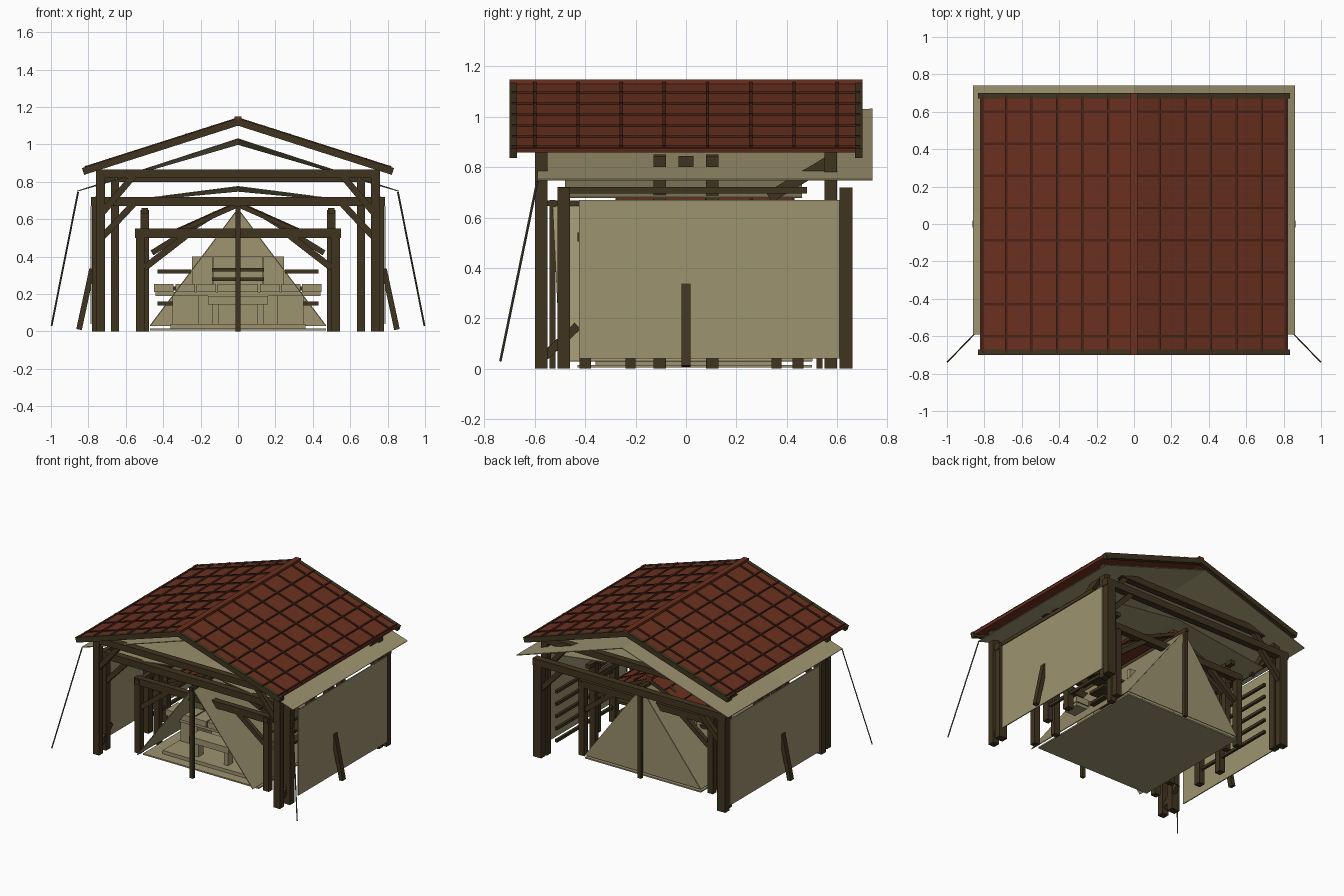
import bpy, bmesh, math
from mathutils import Vector, Matrix

if "Cube" in bpy.data.objects:
    bpy.data.objects.remove(bpy.data.objects["Cube"])

def mat(name, r, g, b):
    m = bpy.data.materials.new(name)
    m.diffuse_color = (r, g, b, 1)
    m.use_nodes = True
    m.node_tree.nodes["Principled BSDF"].inputs["Base Color"].default_value = m.diffuse_color
    return m

WOOD = mat("dark wood", .051, .034, .014)
CLOTH = mat("tan canvas", .340, .292, .160)
TILE = mat("red tile", .145, .030, .013)
RIB = mat("dark red rib", .066, .017, .009)
ROPE = mat("rope", .085, .075, .050)

def finish(name, bm, m):
    bmesh.ops.recalc_face_normals(bm, faces=bm.faces)
    me = bpy.data.meshes.new(name)
    bm.to_mesh(me)
    bm.free()
    me.materials.append(m)
    ob = bpy.data.objects.new(name, me)
    bpy.context.collection.objects.link(ob)
    return ob

def box(name, x0, x1, y0, y1, z0, z1, m=WOOD):
    bm = bmesh.new()
    bmesh.ops.create_cube(bm, size=1)
    for v in bm.verts:
        v.co = ((x0 + x1) / 2 + v.co.x * (x1 - x0), (y0 + y1) / 2 + v.co.y * (y1 - y0),
                (z0 + z1) / 2 + v.co.z * (z1 - z0))
    return finish(name, bm, m)

def bar(name, p, q, w, h, m=WOOD):
    # square bar from p to q: w sideways, h in the upright direction
    p, q = Vector(p), Vector(q)
    d = (q - p).normalized()
    ref = Vector((0, 0, 1)) if abs(d.z) < .99 else Vector((0, 1, 0))
    side = d.cross(ref).normalized()
    up = side.cross(d)
    bm = bmesh.new()
    bmesh.ops.create_cube(bm, size=1)
    for v in bm.verts:
        c = v.co.copy()
        v.co = (p + q) / 2 + d * c.x * (q - p).length + side * c.y * w + up * c.z * h
    return finish(name, bm, m)

def sheet(name, pts, faces, m=CLOTH, t=.005):
    bm = bmesh.new()
    vs = [bm.verts.new(p) for p in pts]
    for f in faces:
        bm.faces.new([vs[i] for i in f])
    ob = finish(name, bm, m)
    mod = ob.modifiers.new("thickness", 'SOLIDIFY')
    mod.thickness = t
    mod.offset = 0
    return ob

def tiled_roof(name, hw, z_ridge, z_eave, y0, y1, rows, xs, t, rib):
    # two tiled slopes with raised ribs, ridge cap and barge boards
    for s in (-1, 1):
        at = lambda f, y, dz=0: (s * hw * f, y, z_ridge + (z_eave - z_ridge) * f + dz)
        ym = (y0 + y1) / 2
        bar(name + "_tiles", at(0, ym), at(1, ym), y1 - y0 - .02, t, TILE)
        for f in xs:
            bar(name + "_course_rib", at(f, y0 + .01, t * .6), at(f, y1 - .01, t * .6), rib, rib * .9, RIB)
        for y in rows:
            bar(name + "_cross_rib", at(.01, y, t * .6), at(1, y, t * .6), rib, rib * .9, RIB)
        for y in (y0 + .015, y1 - .015):
            bar(name + "_barge_board", at(0, y, -.008), at(1.01, y, -.008), .03, t * 2.1, WOOD)
    box(name + "_ridge_cap", -.02, .02, y0, y1, z_ridge - .015, z_ridge + .02, TILE)

# outer tiled roof
tiled_roof("main_roof", .82, 1.128, .866, -.70, .70,
           [-.6 + .1714 * i for i in range(8)], [i / 6 for i in range(1, 6)] + [.985], .018, .013)
# small inner tiled roof
tiled_roof("small_roof", .37, .685, .52, -.28, .43,
           [-.1, .08, .26], [.33, .66, .98], .012, .01)

# sagging canvas below the main roof
pts = []
for y, zr in ((-.59, 1.03), (.07, 1.0), (.74, 1.03)):
    pts += [(-.86, y, .75), (0, y, zr), (.86, y, .75)]
sheet("canvas_awning", pts, [(0, 1, 4, 3), (1, 2, 5, 4), (3, 4, 7, 6), (4, 5, 8, 7)])
# low canopy on the middle frame
pts = []
for y, zr in ((-.48, .775), (0, .75), (.46, .775)):
    pts += [(-.74, y, .68), (0, y, zr), (.74, y, .68)]
sheet("low_canopy", pts, [(0, 1, 4, 3), (1, 2, 5, 4), (3, 4, 7, 6), (4, 5, 8, 7)])

# tie beams across the frames
for y in (-.575, .575):
    box("main_tie_beam", -.76, .76, y - .025, y + .025, .82, .865)
for y in (-.485, .635):
    box("middle_tie_beam", -.785, .785, y - .025, y + .025, .67, .72)
for y in (-.40, .445):
    box("inner_tie_beam", -.55, .55, y - .022, y + .022, .50, .55)
for y, w in ((-.105, .025), (0, .03), (.105, .025)):
    box("cross_beam", -.74, .74, y - w, y + w, .80, .845)

for s in (-1, 1):
    def sbox(name, a, b, *r, m=WOOD):
        box(name, min(s * a, s * b), max(s * a, s * b), *r, m)
    # posts
    for y in (-.575, .575):
        sbox("main_post", .71, .76, y - .025, y + .025, 0, .85)
    for y, y2 in ((-.51, -.46), (.61, .66)):
        sbox("middle_post", .715, .78, y, y2, 0, .70)
    for y in (-.105, .105):
        sbox("side_post", .635, .68, y - .025, y + .025, 0, .85)
    for y in (-.40, .445):
        sbox("inner_post", .50, .545, y - .022, y + .022, 0, .53)
    for y in (-.22, .36):
        sbox("small_post", .475, .52, y - .02, y + .02, 0, .65)
    # lengthwise beams
    sbox("middle_plate", .73, .765, -.51, .48, .695, .722)
    sbox("inner_plate", .505, .54, -.43, .47, .505, .54)
    sbox("small_plate", .48, .515, -.28, .43, .63, .66)
    # braces under the beams
    for y in (-.575, .575):
        bar("main_brace", (s * .73, y, .63), (s * .56, y, .83), .035, .035)
    for y in (-.485, .635):
        bar("middle_brace", (s * .73, y, .50), (s * .56, y, .68), .035, .035)
    for y in (-.40, .445):
        bar("inner_brace", (s * .50, y, .34), (s * .28, y, .51), .03, .035)
    for y in (-.22, .36):
        bar("small_rafter_brace", (s * .46, y, .42), (s * .12, y, .63), .025, .03)
    bar("plate_brace", (s * .735, .33, .68), (s * .735, .58, .83), .03, .045)
    bar("foot_brace", (s * .735, -.56, .05), (s * .735, -.43, .17), .03, .035)
    # cloth side wall with its leaning prop
    sbox("side_wall", .782, .789, -.425, .61, .04, .67, m=CLOTH)
    bar("wall_prop", (s * .78, 0, .335), (s * .85, 0, .01), .036, .03)
    # slatted rails between the side posts
    for z in (.10, .19, .28, .37, .46):
        sbox("side_rail", .648, .667, -.10, .57, z, z + .02)
    # guy rope
    bar("guy_rope", (s * .855, -.59, .745), (s * .997, -.737, .03), .007, .007, ROPE)
    # tent side and pole
    sheet("tent_side", [(0, -.53, .655), (0, .52, .655), (s * .47, .50, .03), (s * .47, -.50, .03)],
          [(0, 1, 2, 3)])
    box("tent_pole", -.013, .013, s * .53 - .012, s * .53 + .012, 0, .67)

# tent back, ridge and ground floor
sheet("tent_back", [(0, .52, .655), (-.47, .50, .03), (.47, .50, .03)], [(0, 1, 2)])
box("tent_ridge_pole", -.012, .012, -.55, .55, .645, .668)
box("floor_mat", -.47, .47, -.43, .50, .005, .015, CLOTH)
box("floor_platform", -.36, .36, -.36, .36, .012, .04, CLOTH)

# counter made of blocks on a shelf
for i in range(8):
    x = -.396 + .113 * i
    box("counter_block", x - .052, x + .052, -.20, -.06, .212, .255, CLOTH)
box("counter_board", -.44, .44, -.19, -.07, .19, .212, CLOTH)
# low bench and seat legs
box("bench_seat", -.16, .16, -.34, -.22, .145, .19, CLOTH)
for x in (-.12, .12):
    box("bench_leg", x - .015, x + .015, -.31, -.25, .04, .145, CLOTH)
# tall back panels with dark shelf boards
for s in (-1, 1):
    box("back_panel", s * .19 - .055, s * .19 + .055, .22, .25, .04, .40, CLOTH)
    box("counter_end", s * .28 - .07, s * .28 + .07, -.17, .0, .04, .19, CLOTH)
    for z in (.14, .22, .31):
        box("side_shelf", s * .34 - .09, s * .34 + .09, .05, .20, z, z + .02)
for z in (.27, .32):
    box("middle_shelf", -.14, .14, .10, .22, z, z + .018)
box("back_board", -.13, .13, .24, .26, .04, .40, CLOTH)
